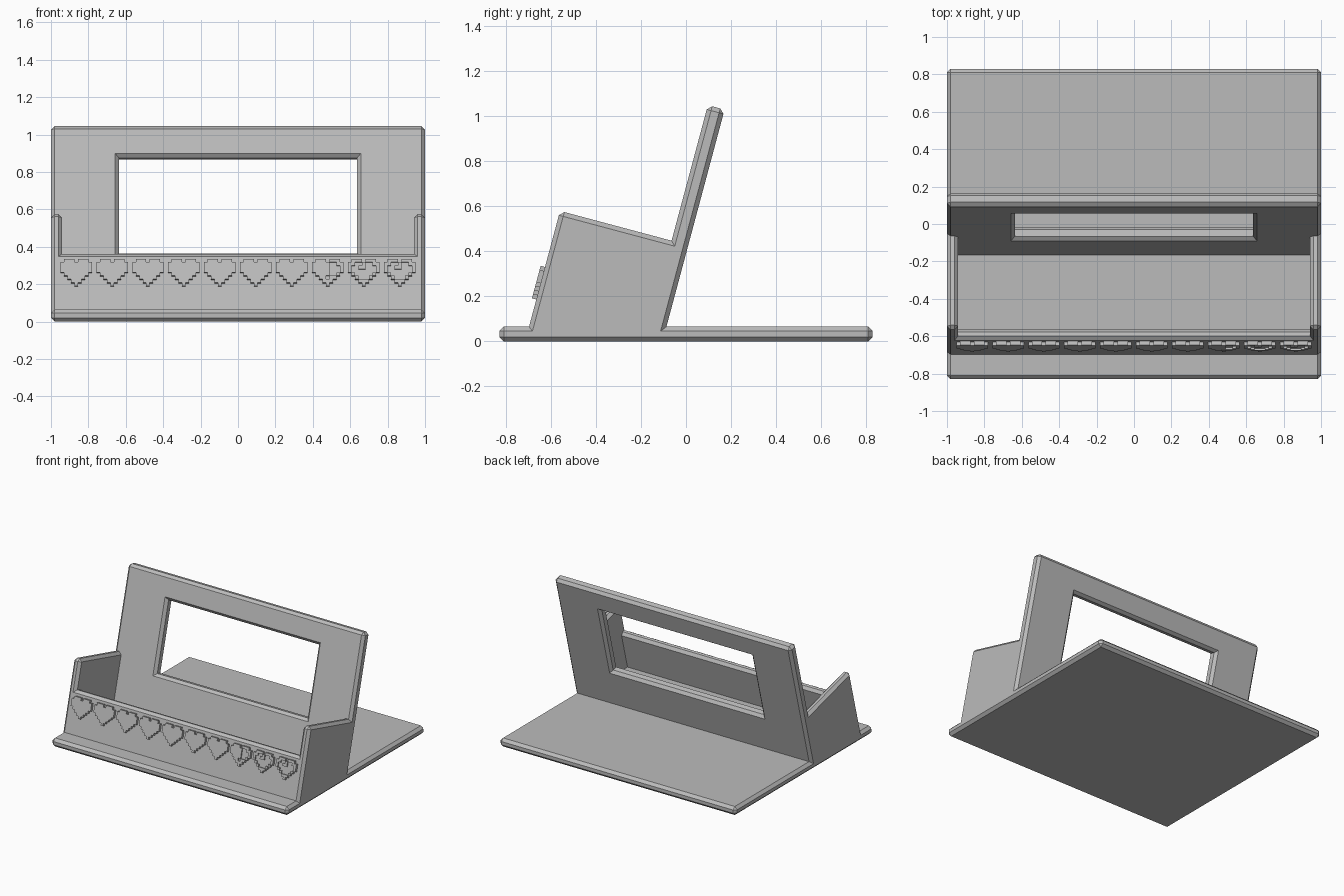
import bpy, bmesh, math
from mathutils import Vector

if "Cube" in bpy.data.objects:
    bpy.data.objects.remove(bpy.data.objects["Cube"])

TILT = math.radians(15)
S, C = math.sin(TILT), math.cos(TILT)
CHAMFER = 0.02

gray = bpy.data.materials.new("light_gray")
gray.diffuse_color = (0.5, 0.5, 0.5, 1)
gray.use_nodes = True
gray.node_tree.nodes["Principled BSDF"].inputs["Base Color"].default_value = gray.diffuse_color


def leaned(origin, x, u, n):
    """Point on a leaning plate: u runs up the slope, n goes into the plate."""
    return Vector((x, origin[0] + u * S + n * C, origin[1] + u * C - n * S))


def finish(name, bm, chamfer=CHAMFER):
    bmesh.ops.recalc_face_normals(bm, faces=bm.faces)
    if chamfer:
        edges = [e for e in bm.edges if e.is_manifold and e.calc_face_angle_signed() > 0.5]
        bmesh.ops.bevel(bm, geom=edges, offset=chamfer, offset_type='OFFSET',
                        segments=1, profile=0.5, affect='EDGES', clamp_overlap=True)
    mesh = bpy.data.meshes.new(name)
    bm.to_mesh(mesh)
    bm.free()
    mesh.materials.append(gray)
    obj = bpy.data.objects.new(name, mesh)
    bpy.context.collection.objects.link(obj)
    return obj


def prism(name, profile, x0, x1):
    """Extrude a (y, z) profile along x, with chamfered edges."""
    bm = bmesh.new()
    a = [bm.verts.new((x0, y, z)) for y, z in profile]
    b = [bm.verts.new((x1, y, z)) for y, z in profile]
    bm.faces.new(a)
    bm.faces.new(b[::-1])
    for i in range(len(a)):
        j = (i + 1) % len(a)
        bm.faces.new((a[i], a[j], b[j], b[i]))
    return finish(name, bm)


# Base plate
prism("base_plate", [(-0.83, 0), (0.83, 0), (0.83, 0.065), (-0.83, 0.065)], -1, 1)

# Leaning backrest with a window
BACK, BACK_T = (-0.176, 0.03), 0.077
bm = bmesh.new()


def ring(half, low, high, n):
    return [bm.verts.new(leaned(BACK, x, u, n))
            for x, u in ((-half, low), (half, low), (half, high), (-half, high))]


outer = [ring(1.0, 0.0, 1.056, n) for n in (0, BACK_T)]
inner = [ring(0.637, 0.352, 0.88, n) for n in (0, BACK_T)]
for i in range(4):
    j = (i + 1) % 4
    for p, q in ((outer[0], inner[0]), (outer[1], inner[1]),
                 (outer[0], outer[1]), (inner[0], inner[1])):
        bm.faces.new((p[i], p[j], q[j], q[i]))
finish("backrest", bm)

# Side walls, flush with the front lip and the backrest
FRONT = (-0.714, 0.005)
top_u = 0.595
top = leaned(FRONT, 0, top_u, 0)
rear = leaned(BACK, 0, 0.432, BACK_T)
foot = leaned(BACK, 0, -0.005, BACK_T)
side = [FRONT, (top.y, top.z), (rear.y, rear.z), (foot.y, foot.z)]
prism("left_side_wall", side, -1.0, -0.94)
prism("right_side_wall", side, 0.94, 1.0)

# Front lip
lip = [leaned(FRONT, 0, u, n) for u, n in ((0.02, 0), (0.375, 0), (0.375, 0.06), (0.02, 0.06))]
prism("front_lip", [(p.y, p.z) for p in lip], -0.985, 0.985)

# Row of raised pixel hearts; the last ones have hollow interiors
FULL = [".###.###.", "#########", "#########", "#########",
        ".#######.", "..#####..", "...###...", "....#...."]
HALF = [".###.###.", "#####..##", "#####...#", "#####...#",
        ".####..#.", "..##.##..", "...###...", "....#...."]
EMPTY = [".###.###.", "##..#..##", "#..##...#", "#.......#",
         ".#.....#.", "..#...#..", "...###...", "....#...."]
CELL = 0.0187
HEART_TOP = 0.337


def heart(index, rows, height):
    bm = bmesh.new()
    cx = -0.866 + index * 0.1924
    grid = {}

    def vert(c, r):
        if (c, r) not in grid:
            grid[c, r] = bm.verts.new(
                leaned(FRONT, cx + (c - 4.5) * CELL, HEART_TOP - r * CELL, 0.004))
        return grid[c, r]

    for r, row in enumerate(rows):
        for c, mark in enumerate(row):
            if mark == "#":
                bm.faces.new((vert(c, r), vert(c, r + 1), vert(c + 1, r + 1), vert(c + 1, r)))
    # raise the cells off the lip
    grown = bmesh.ops.extrude_face_region(bm, geom=bm.faces[:], use_keep_orig=True)
    moved = [g for g in grown["geom"] if isinstance(g, bmesh.types.BMVert)]
    bmesh.ops.translate(bm, verts=moved, vec=Vector((0, -C, S)) * (height + 0.004))
    bmesh.ops.dissolve_limit(bm, angle_limit=0.01, verts=bm.verts, edges=bm.edges)
    finish(f"heart_{index + 1}", bm, 0)


for i in range(10):
    heart(i, FULL if i < 7 else HALF if i == 7 else EMPTY, 0.02)
    if i >= 7:
        heart(i, FULL, 0.01)
